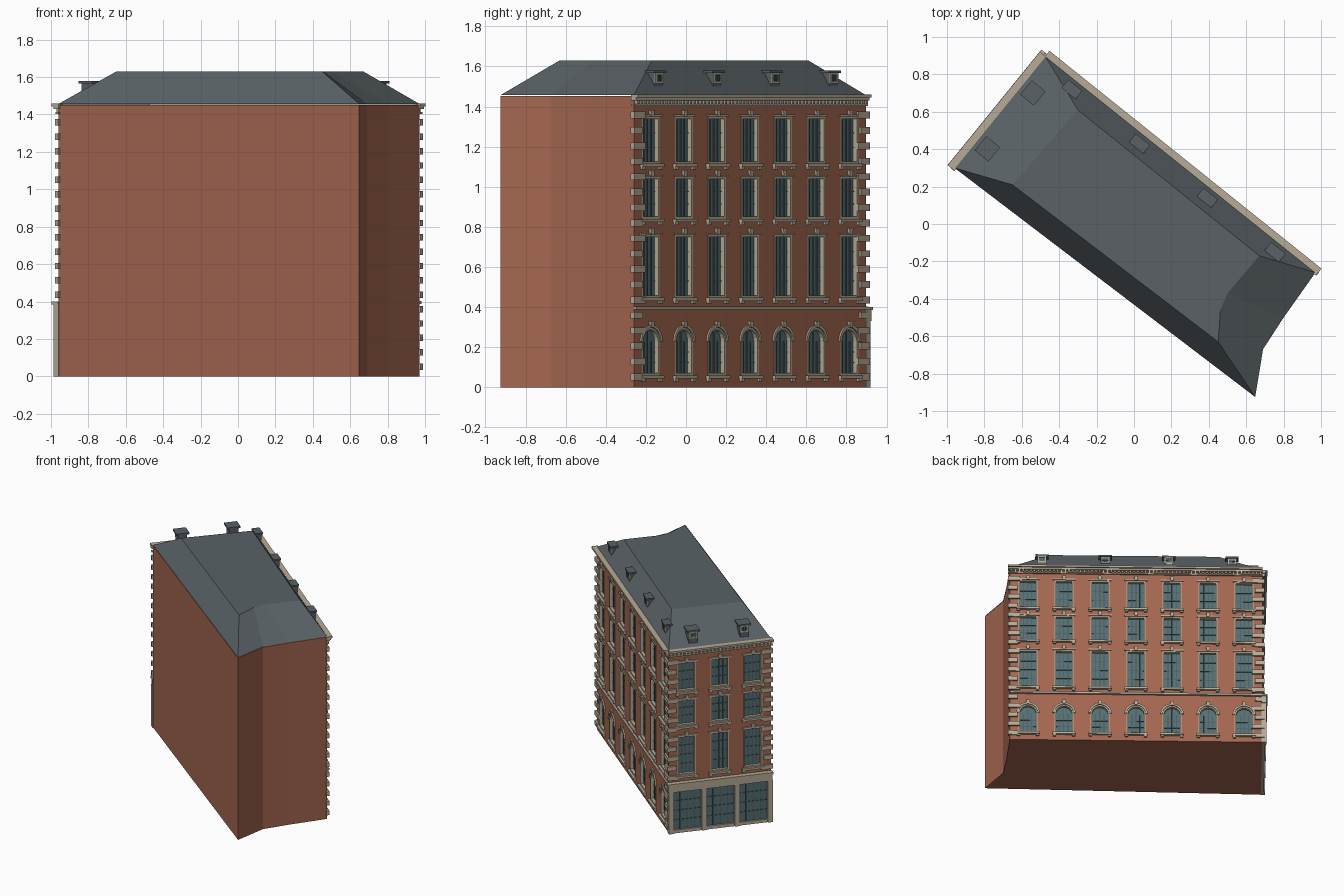
import bpy, bmesh
from math import sin, cos, pi
from mathutils import Vector

if "Cube" in bpy.data.objects:
    bpy.data.objects.remove(bpy.data.objects["Cube"])

COLORS = {"brick": (0.37, 0.135, 0.08), "stone": (0.47, 0.41, 0.31), "slate": (0.1, 0.12, 0.13),
          "glass": (0.09, 0.16, 0.17), "bars": (0.07, 0.09, 0.09)}
MATS = {}
for k, c in COLORS.items():
    MATS[k] = bpy.data.materials.new(k)
    MATS[k].diffuse_color = (*c, 1)

# Footprint corners: street corner B, facades A-B and B-C, curved party wall C-D
A, B, C = Vector((-0.96, 0.30)), Vector((-0.475, 0.897)), Vector((0.97, -0.26))
FOOT = [A, B, C, Vector((0.80, -0.50)), Vector((0.69, -0.67)), Vector((0.648, -0.925))]
parts = {}


class Facade:
    """Local frame: s along the wall, d outward, z up."""
    def __init__(self, name, p, q):
        self.name, self.o, self.len = name, p, (q - p).length
        self.u = (q - p).normalized()
        self.n = Vector((-self.u.y, self.u.x))

    def at(self, s, d, z):
        return (*(self.o + self.u * s + self.n * d), z)


def prism(part, mat, f, pts, d0, d1):
    """Extrude an (s, z) outline between two depths."""
    bm = parts.setdefault((f.name + "_" + part, mat), bmesh.new())
    a = [bm.verts.new(f.at(s, d0, z)) for s, z in pts]
    b = [bm.verts.new(f.at(s, d1, z)) for s, z in pts]
    bm.faces.new(a)
    bm.faces.new(b[::-1])
    for i in range(len(a)):
        j = (i + 1) % len(a)
        bm.faces.new((a[j], a[i], b[i], b[j]))


def box(part, mat, f, s0, s1, d0, d1, z0, z1):
    prism(part, mat, f, [(s0, z0), (s1, z0), (s1, z1), (s0, z1)], d0, d1)


def ring(part, mat, f, outer, inner, d0, d1):
    for i in range(len(outer)):
        j = (i + 1) % len(outer)
        prism(part, mat, f, [outer[i], outer[j], inner[j], inner[i]], d0, d1)


def outline(c, w, z0, z1, arched):
    r = w / 2
    if not arched:
        return [(c - r, z0), (c + r, z0), (c + r, z1), (c - r, z1)]
    return [(c - r, z0), (c + r, z0)] + [(c + r * cos(i * pi / 10), z1 - r + r * sin(i * pi / 10))
                                         for i in range(11)]


def finish(name, bm, mat):
    bmesh.ops.recalc_face_normals(bm, faces=bm.faces)
    me = bpy.data.meshes.new(name)
    bm.to_mesh(me)
    bm.free()
    ob = bpy.data.objects.new(name, me)
    bpy.context.collection.objects.link(ob)
    if mat:
        me.materials.append(MATS[mat])
    return ob


def loft(name, mat, lower, z0, upper, z1):
    bm = bmesh.new()
    lo = [bm.verts.new((*p, z0)) for p in lower]
    hi = [bm.verts.new((*p, z1)) for p in upper]
    bm.faces.new(lo)
    bm.faces.new(hi)
    for i in range(len(lo)):
        j = (i + 1) % len(lo)
        bm.faces.new((lo[i], lo[j], hi[j], hi[i]))
    return finish(name, bm, mat)


def bars(f, c, w, z0, z1, d, nx, nz):
    for i in range(1, nx):
        s = c - w / 2 + w * i / nx
        box("glazing_bars", "bars", f, s - 0.002, s + 0.002, d, d + 0.005, z0, z1)
    for i in range(1, nz):
        z = z0 + (z1 - z0) * i / nz
        box("glazing_bars", "bars", f, c - w / 2, c + w / 2, d, d + 0.004, z - 0.002, z + 0.002)


def window(f, c, z0, z1, arched=False):
    w, t = 0.14, 0.011
    out = outline(c, w, z0, z1, arched)
    prism("cutter", None, f, out, -0.032, 0.05)
    ring("window_frames", "stone", f, out, outline(c, w - 2 * t, z0 + t, z1 - t, arched), -0.03, 0.002)
    prism("window_glass", "glass", f, outline(c, w - 0.002, z0 + 0.001, z1 - 0.001, arched), -0.031, -0.022)
    bars(f, c, w - 2 * t, z0 + t, z1 - (w / 2 if arched else t), -0.022, 4, 3 if z1 - z0 < 0.28 else 4)
    # sill on two brackets
    box("sills", "stone", f, c - 0.085, c + 0.085, -0.02, 0.02, z0 - 0.016, z0)
    for k in (-0.07, 0.07):
        box("sills", "stone", f, c + k - 0.011, c + k + 0.011, -0.005, 0.014, z0 - 0.03, z0 - 0.016)
    # arch or flat head with keystone
    if arched:
        box("glazing_bars", "bars", f, c - 0.002, c + 0.002, -0.022, -0.017, z1 - 0.07, z1 - t)
        arc, big = out[2:], outline(c, w + 0.03, z0, z1 + 0.015, True)[2:]
        for i in range(10):
            prism("arches", "stone", f, [arc[i], big[i], big[i + 1], arc[i + 1]], -0.005, 0.01)
    else:
        box("lintels", "stone", f, c - 0.083, c + 0.083, -0.005, 0.009, z1, z1 + 0.01)
    prism("keystones", "stone", f, [(c - 0.01, z1), (c + 0.01, z1), (c + 0.015, z1 + 0.034),
                                    (c - 0.015, z1 + 0.034)], -0.005, 0.015)


def dormer(f, s, near, far):
    box("dormer_bodies", "slate", f, s - 0.033, s + 0.033, far + 0.003, near - 0.01, 1.475, 1.568)
    fr = outline(s, 0.066, 1.515, 1.567, False)
    ring("dormer_frames", "stone", f, fr, outline(s, 0.046, 1.525, 1.559, False), near - 0.011, near - 0.005)
    prism("dormer_glass", "glass", f, outline(s, 0.05, 1.52, 1.56, False), near - 0.012, near - 0.008)
    bars(f, s, 0.046, 1.525, 1.559, near - 0.008, 3, 2)
    box("dormer_roofs", "slate", f, s - 0.049, s + 0.049, far, near, 1.567, 1.58)


long_side, short_side = Facade("long_side", B, C), Facade("short_side", A, B)
ROWS = [(0.447, 0.76), (0.84, 1.05), (1.115, 1.35)]

# Windows
for i in range(7):
    c = long_side.len / 2 + (i - 3) * 0.264
    window(long_side, c, 0.06, 0.298, True)
    for r in ROWS:
        window(long_side, c, *r)
for i in range(3):
    for r in ROWS:
        window(short_side, short_side.len / 2 + (i - 1) * 0.25, *r)

# Cornice with dentils, and corner quoins
for f in (long_side, short_side):
    L = f.len
    e0, e1 = (0, 0.012) if f is long_side else (-0.012, 0)
    for d, z0, z1 in ((0.037, 1.444, 1.459), (0.024, 1.43, 1.444), (0.012, 1.403, 1.412)):
        box("cornice", "stone", f, e0, L + e1, -0.01, d, z0, z1)
    n = int(L / 0.028)
    for i in range(n):
        s = (i + 0.5) * L / n
        box("dentils", "stone", f, s - 0.007, s + 0.007, -0.005, 0.018, 1.412, 1.43)
    for i in range(19):
        z = 0.035 + i * 0.0768
        if z > 1.4 or (f is short_side and z < 0.4):
            continue
        w = 0.075 if i % 2 else 0.055
        box("quoins", "stone", f, -0.014, w, -0.01, 0.014, z, z + 0.034)
        box("quoins", "stone", f, L - w, L + 0.014, -0.01, 0.014, z, z + 0.034)

# String course above the arched ground floor
box("string_course", "stone", long_side, 0, long_side.len, -0.005, 0.016, 0.387, 0.402)

# Shopfront on the short side
L = short_side.len
box("shop_fascia", "stone", short_side, -0.005, L + 0.01, -0.005, 0.03, 0.33, 0.385)
box("shop_fascia", "stone", short_side, -0.01, L + 0.015, -0.005, 0.038, 0.385, 0.4)
box("shop_plinth", "stone", short_side, 0, L, -0.005, 0.022, 0, 0.025)
for i in range(4):
    s = 0.012 + i * (L - 0.024) / 3
    box("shop_pillars", "stone", short_side, s - 0.018, s + 0.018, -0.005, 0.03, 0, 0.335)
box("shop_glass", "glass", short_side, 0.01, L - 0.01, -0.005, 0.008, 0.02, 0.335)
for i in range(3):
    bars(short_side, 0.012 + (i + 0.5) * (L - 0.024) / 3, 0.215, 0.025, 0.33, 0.008, 4, 4)

# Dormers
for i in range(4):
    dormer(long_side, 0.222 + i * 0.464, -0.02, -0.078)
for s in (0.19, 0.575):
    dormer(short_side, s, -0.025, -0.12)

# Hipped roof with flat top
TOP = [Vector(p) for p in ((-0.65, 0.21), (-0.30, 0.61), (0.67, -0.17), (0.50, -0.37),
                           (0.462, -0.46), (0.45, -0.63))]
loft("roof", "slate", FOOT, 1.457, TOP, 1.63)

# Brick walls with window openings cut out
walls = loft("brick_walls", "brick", FOOT, 0, FOOT, 1.452)
cutters = []
for (name, mat), bm in parts.items():
    ob = finish(name, bm, mat)
    if mat is None:
        ob.hide_render = True
        cutters.append(ob)
bpy.context.view_layer.objects.active = walls
for cut in cutters:
    m = walls.modifiers.new("openings", "BOOLEAN")
    m.operation, m.solver, m.object = "DIFFERENCE", "EXACT", cut
    bpy.ops.object.modifier_apply(modifier=m.name)
for cut in cutters:
    bpy.data.objects.remove(cut)

for m in bpy.data.materials:
    if m.users and not m.is_grease_pencil:
        m.use_nodes = True
        m.node_tree.nodes["Principled BSDF"].inputs["Base Color"].default_value = m.diffuse_color
